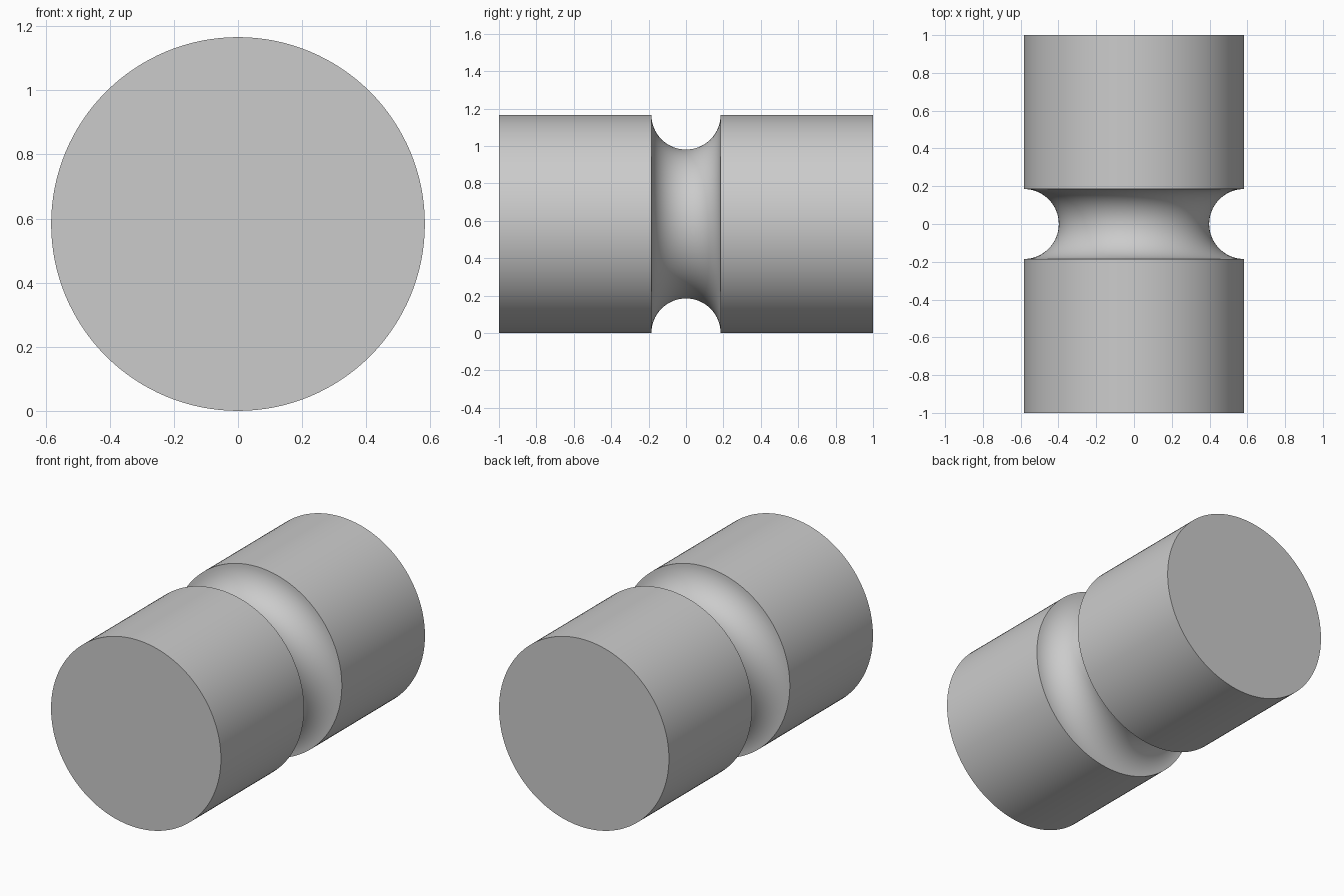
import bpy, bmesh, math
from mathutils import Vector, Matrix

cube = bpy.data.objects.get("Cube")
if cube:
    bpy.data.objects.remove(cube, do_unlink=True)

RADIUS = 0.583
HALF_LENGTH = 1.0
GROOVE = 0.185
SIDES = 128
GROOVE_STEPS = 32

# Material
grey = bpy.data.materials.new("plain grey")
grey.use_nodes = True
color = (0.6, 0.6, 0.6, 1)
grey.diffuse_color = color
grey.node_tree.nodes["Principled BSDF"].inputs["Base Color"].default_value = color

# Half outline: straight barrel with a semicircular groove in the middle
profile = [Vector((RADIUS, -HALF_LENGTH, 0))]
for i in range(GROOVE_STEPS + 1):
    a = math.pi * i / GROOVE_STEPS
    profile.append(Vector((RADIUS - GROOVE * math.sin(a), -GROOVE * math.cos(a), 0)))
profile.append(Vector((RADIUS, HALF_LENGTH, 0)))

# Revolve the outline around the y axis
bm = bmesh.new()
verts = [bm.verts.new(p) for p in profile]
edges = [bm.edges.new(pair) for pair in zip(verts, verts[1:])]
bmesh.ops.spin(bm, geom=verts + edges, cent=(0, 0, 0), axis=(0, 1, 0),
               angle=math.tau, steps=SIDES, use_merge=True)
bmesh.ops.remove_doubles(bm, verts=bm.verts[:], dist=0.0001)

# Flat end caps
rims = [e for e in bm.edges if e.is_boundary]
bmesh.ops.holes_fill(bm, edges=rims, sides=0)
bmesh.ops.recalc_face_normals(bm, faces=bm.faces[:])
bmesh.ops.transform(bm, matrix=Matrix.Translation((0, 0, RADIUS)), verts=bm.verts[:])

mesh = bpy.data.meshes.new("grooved_cylinder")
bm.to_mesh(mesh)
bm.free()
mesh.materials.append(grey)
cylinder = bpy.data.objects.new("grooved_cylinder", mesh)
bpy.context.collection.objects.link(cylinder)

# Smooth sides, crisp rims
bpy.ops.object.select_all(action='DESELECT')
cylinder.select_set(True)
bpy.context.view_layer.objects.active = cylinder
bpy.ops.object.shade_smooth_by_angle(angle=math.radians(30))
